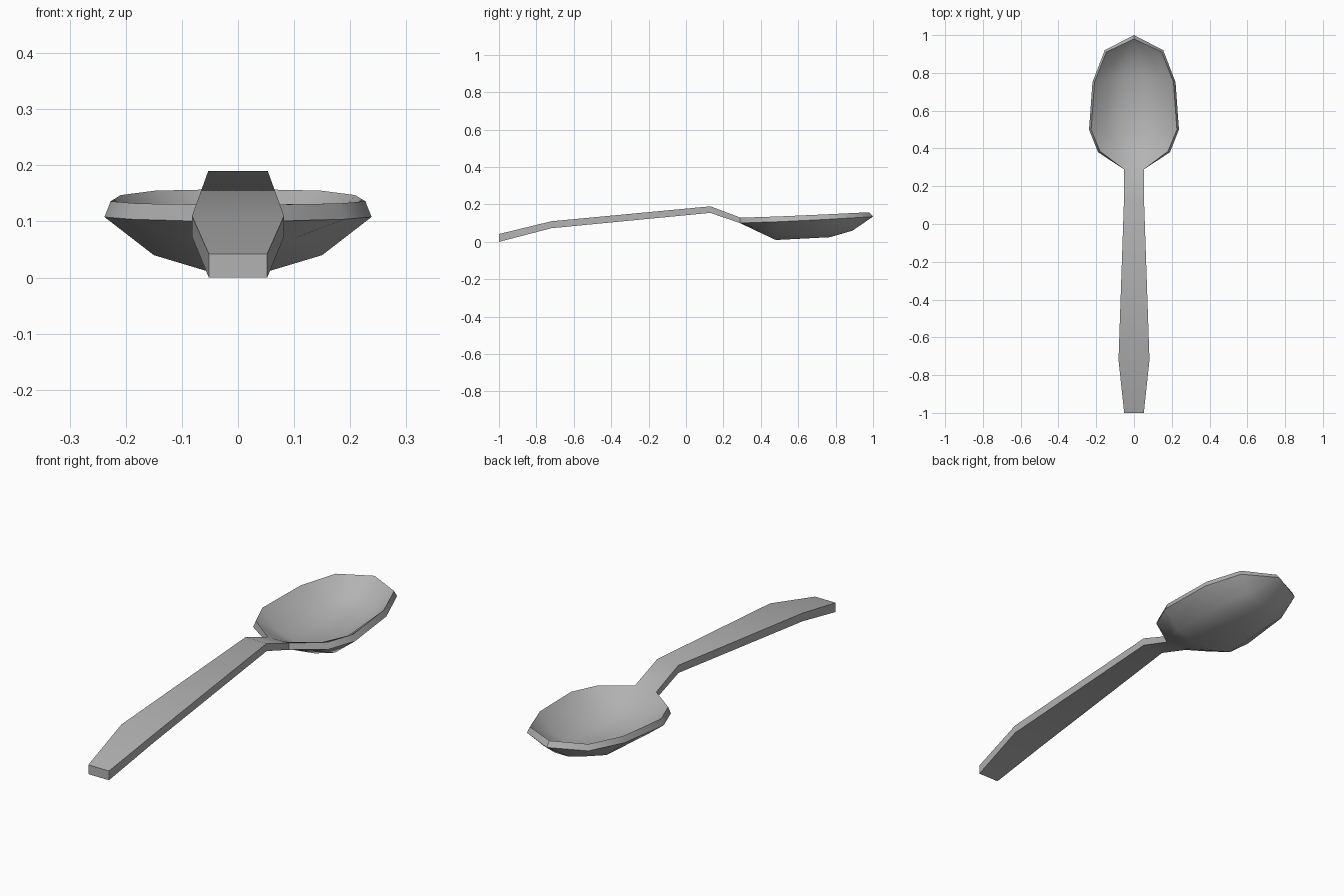
import bpy, bmesh, math

cube = bpy.data.objects.get("Cube")
if cube:
    bpy.data.objects.remove(cube, do_unlink=True)

metal = bpy.data.materials.new("grey metal")
metal.use_nodes = True
colour = (0.45, 0.45, 0.45, 1)
metal.diffuse_color = colour
metal.node_tree.nodes["Principled BSDF"].inputs["Base Color"].default_value = colour

# Handle stations: y, half width, underside z, top z
HANDLE = [
    (-1.00, 0.052, 0.000, 0.042),
    (-0.72, 0.082, 0.073, 0.110),
    (0.13, 0.053, 0.155, 0.190),
    (0.29, 0.054, 0.100, 0.130),
]
# Bowl stations: outer rim (y, x, z), inner rim (y, x, z),
# underside (y, mid x, mid z, centre x, centre z)
BOWL = [
    ((0.38, 0.190, 0.104), (0.385, 0.180, 0.132), (0.38, 0.10, 0.070, 0.04, 0.057)),
    ((0.50, 0.238, 0.108), (0.50, 0.227, 0.136), (0.48, 0.15, 0.040, 0.05, 0.010)),
    ((0.75, 0.220, 0.120), (0.75, 0.209, 0.147), (0.77, 0.14, 0.050, 0.05, 0.025)),
    ((0.92, 0.155, 0.130), (0.91, 0.147, 0.155), (0.89, 0.09, 0.075, 0.035, 0.060)),
    ((1.00, 0.0, 0.135), (0.98, 0.0, 0.158), None),
]
WALL = 0.028


def mirrored(half):
    """Full six-point row from its edge, middle and centre points at +x."""
    return [(-x, y, z) for x, y, z in half] + half[::-1]


# Lower and upper skins as rows of six points
lower, upper = [], []
for y, w, z0, z1 in HANDLE:
    for skin, z in ((lower, z0), (upper, z1)):
        skin.append(mirrored([(w * k, y, z) for k in (1, 0.67, 0.33)]))
for (yo, xo, zo), (yi, xi, zi), floor in BOWL:
    if floor is None:
        lower.append([(xo, yo, zo)] * 6)
        upper.append([(xi, yi, zi)] * 6)
        continue
    yf, xm, zm, xc, zc = floor
    lower.append(mirrored([(xo, yo, zo), (xm, yf, zm), (xc, yf, zc)]))
    upper.append(mirrored([(xi, yi, zi), (xm * 0.95, yf, zm + WALL), (xc, yf, zc + WALL)]))

bm = bmesh.new()
low = [[bm.verts.new(p) for p in row] for row in lower]
top = [[bm.verts.new(p) for p in row] for row in upper]
for r in range(len(low) - 1):
    # Underside and top surface
    for c in range(5):
        bm.faces.new((low[r][c], low[r + 1][c], low[r + 1][c + 1], low[r][c + 1]))
        bm.faces.new((top[r][c], top[r][c + 1], top[r + 1][c + 1], top[r + 1][c]))
    # Side walls and rim
    bm.faces.new((low[r][0], top[r][0], top[r + 1][0], low[r + 1][0]))
    bm.faces.new((low[r][5], low[r + 1][5], top[r + 1][5], top[r][5]))
# Handle end
bm.faces.new(low[0] + top[0][::-1])
# Weld the bowl tip
bmesh.ops.remove_doubles(bm, verts=bm.verts, dist=0.0005)
bmesh.ops.recalc_face_normals(bm, faces=bm.faces)

mesh = bpy.data.meshes.new("spoon")
bm.to_mesh(mesh)
bm.free()
mesh.materials.append(metal)
spoon = bpy.data.objects.new("spoon", mesh)
bpy.context.collection.objects.link(spoon)

# Smooth bowl, crisp rim and handle edges
bpy.ops.object.select_all(action="DESELECT")
spoon.select_set(True)
bpy.context.view_layer.objects.active = spoon
bpy.ops.object.shade_smooth_by_angle(angle=math.radians(40))
